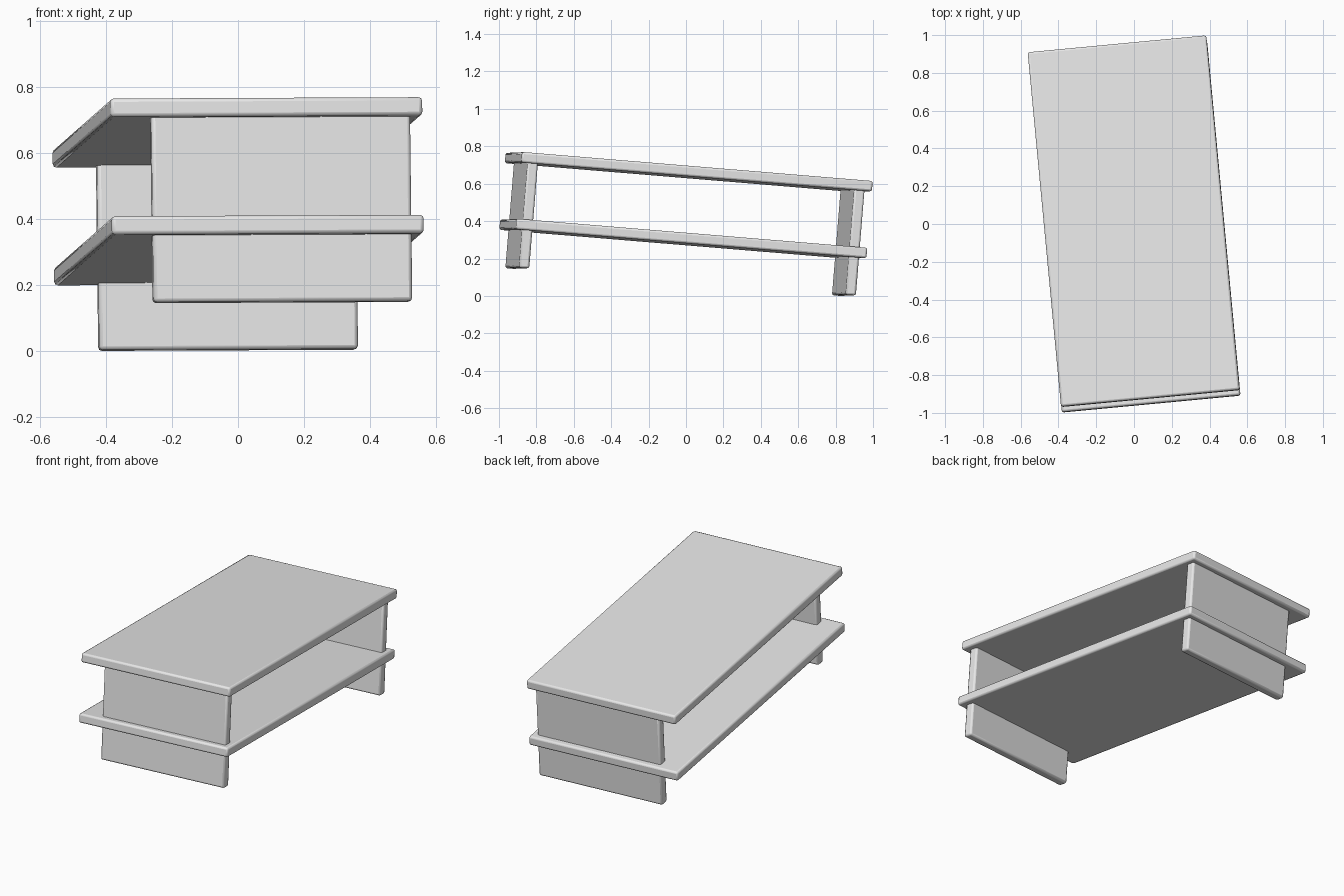
import bpy
from math import radians
from mathutils import Euler, Matrix, Vector

if "Cube" in bpy.data.objects:
    bpy.data.objects.remove(bpy.data.objects["Cube"])

# One plain material
grey = bpy.data.materials.new("light grey")
grey.use_nodes = True
colour = (0.8, 0.8, 0.8, 1)
grey.diffuse_color = colour
grey.node_tree.nodes["Principled BSDF"].inputs["Base Color"].default_value = colour

# Whole table is slightly turned and pitched; origin is the centre of the top surface
pose = (Matrix.Translation((-0.002, 0.017, 0.69))
        @ Euler((radians(-4.72), radians(-0.25), radians(5.4)), "XYZ").to_matrix().to_4x4())

THICK = 0.056


def board(name, centre, size):
    """Box with softened edges, placed in the table's own frame."""
    bpy.ops.mesh.primitive_cube_add(size=1)
    ob = bpy.context.object
    ob.name = name
    ob.data.transform(Matrix.Diagonal((*size, 1)))
    ob.matrix_world = pose @ Matrix.Translation(Vector(centre))
    ob.data.materials.append(grey)
    bevel = ob.modifiers.new("soft edges", "BEVEL")
    bevel.width = 0.011
    bevel.segments = 2
    bpy.ops.object.shade_smooth_by_angle(angle=radians(30))
    return ob


# Two horizontal boards
for name, top in (("table_top", 0), ("lower_shelf", -0.358)):
    board(name, (0, 0, top - THICK / 2), (0.95, 1.89, THICK))

# Two upright end panels running through the shelf, set towards the left side
leg_top, leg_bottom = -0.045, -0.617
for name, y in (("front_leg", -0.88), ("back_leg", 0.88)):
    board(name, (0.047, y, (leg_top + leg_bottom) / 2),
          (0.788, THICK, leg_top - leg_bottom))
